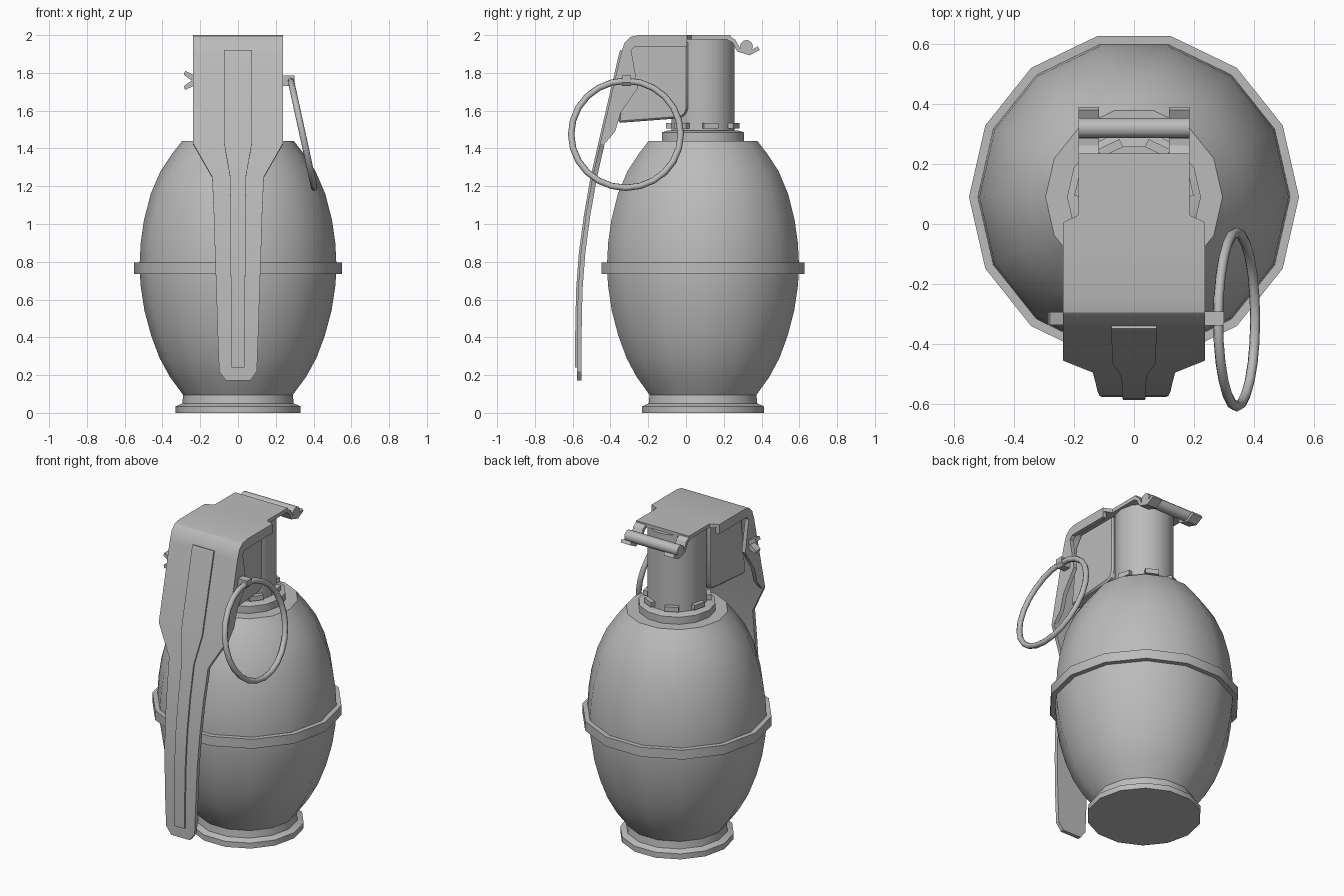
import bpy, bmesh, math
from mathutils import Vector, Matrix

cube = bpy.data.objects.get("Cube")
if cube:
    bpy.data.objects.remove(cube, do_unlink=True)

SIDES = 14
AXIS_Y = 0.09

metal = bpy.data.materials.new("grey_metal")
metal.use_nodes = True
metal.diffuse_color = (0.5, 0.5, 0.5, 1)
metal.node_tree.nodes["Principled BSDF"].inputs["Base Color"].default_value = (0.5, 0.5, 0.5, 1)


def finish(name, bm, angle=30):
    bmesh.ops.recalc_face_normals(bm, faces=bm.faces[:])
    mesh = bpy.data.meshes.new(name)
    bm.to_mesh(mesh)
    bm.free()
    mesh.materials.append(metal)
    ob = bpy.data.objects.new(name, mesh)
    bpy.context.collection.objects.link(ob)
    bpy.ops.object.select_all(action="DESELECT")
    ob.select_set(True)
    bpy.context.view_layer.objects.active = ob
    bpy.ops.object.shade_smooth_by_angle(angle=math.radians(angle))
    return ob


def loft(bm, loops, closed=False):
    """Skin matching vertex loops; cap the ends unless the chain is closed."""
    rows = [[bm.verts.new(p) for p in loop] for loop in loops]
    count = len(rows[0])
    pairs = list(zip(rows, rows[1:])) + ([(rows[-1], rows[0])] if closed else [])
    for a, b in pairs:
        for i in range(count):
            j = (i + 1) % count
            bm.faces.new((a[i], a[j], b[j], b[i]))
    if not closed:
        bm.faces.new(rows[0])
        bm.faces.new(rows[-1])


def lathe(name, profile):
    bm = bmesh.new()
    turns = [2 * math.pi * i / SIDES for i in range(SIDES)]
    loft(bm, [[(r * math.cos(t), AXIS_Y + r * math.sin(t), z) for t in turns]
              for r, z in profile])
    return finish(name, bm)


def prism(name, outline, lo, hi, axis="x"):
    """Extrude a y-z outline along x, or an x-z outline along y."""
    bm = bmesh.new()
    place = (lambda d, p: (d, *p)) if axis == "x" else (lambda d, p: (p[0], d, p[1]))
    loft(bm, [[place(d, p) for p in outline] for d in (lo, hi)])
    return bm if name is None else finish(name, bm)


def strip(name, path, thick, centre=0):
    """Bent metal strip: path of (y, z, half width) on its outer face."""
    bm = bmesh.new()
    pts = [Vector((0, y, z)) for y, z, w in path]
    loops = []
    for i, p in enumerate(pts):
        along = (pts[min(i + 1, len(pts) - 1)] - pts[max(i - 1, 0)]).normalized()
        inner = p + Vector((0, -along.z, along.y)) * -thick * -1
        w = path[i][2]
        loops.append([(centre - w, p.y, p.z), (centre + w, p.y, p.z),
                      (centre + w, inner.y, inner.z), (centre - w, inner.y, inner.z)])
    loft(bm, loops)
    return finish(name, bm, 28)


# Egg-shaped body with foot, and the band around its middle
lathe("body", [(0.33, 0), (0.33, 0.035), (0.295, 0.05), (0.29, 0.095), (0.36, 0.19),
               (0.415, 0.29), (0.46, 0.41), (0.495, 0.54), (0.515, 0.67), (0.522, 0.77),
               (0.515, 0.9), (0.498, 1.02), (0.462, 1.16), (0.41, 1.28),
               (0.35, 1.37), (0.295, 1.44)])
lathe("middle_band", [(0.5, 0.735), (0.55, 0.735), (0.55, 0.795), (0.5, 0.795)])

# Neck with collar and the lugs standing on it
lathe("collar", [(0.223, 1.43), (0.223, 1.485), (0.19, 1.495)])
lathe("neck", [(0.172, 1.45), (0.172, 1.98)])
for k in range(7):
    bm = bmesh.new()
    bmesh.ops.create_cube(bm, size=1)
    turn = Matrix.Rotation((2 * k + 0.5) * 2 * math.pi / SIDES, 4, "Z")
    bm.transform(Matrix.Translation((0, AXIS_Y, 1.52)) @ turn
                 @ Matrix.Translation((0.175, 0, 0)) @ Matrix.Diagonal((0.04, 0.08, 0.03, 1)))
    finish("neck_lug", bm)

# Housing between the neck and the lever
block = prism("fuse_housing", [(0.01, 1.97), (0.01, 1.61), (0, 1.58), (-0.03, 1.56),
                               (-0.36, 1.535), (-0.32, 1.9), (-0.27, 1.97)], -0.17, 0.17)
bevel = block.modifiers.new("soft_edges", "BEVEL")
bevel.width = 0.01
bevel.segments = 1

# Lever: flat top, bend, and long tapering grip
bend = [(-0.25, 2.0), (-0.295, 1.99), (-0.325, 1.96), (-0.345, 1.9), (-0.455, 1.425)]
top = [(0.235, 2.0, 0.185), (0.03, 2.0, 0.185), (0.005, 2.0, 0.237)]
grip = [(-0.495, 1.25, 0.137), (-0.53, 1.05, 0.128), (-0.557, 0.85, 0.122),
        (-0.572, 0.65, 0.115), (-0.577, 0.4, 0.107), (-0.577, 0.22, 0.1), (-0.577, 0.172, 0.065)]
lever = top + [(y, z, 0.237) for y, z in bend] + grip
strip("lever", lever, 0.024)


def lever_y(z):
    for (y0, z0, _), (y1, z1, _) in zip(lever, lever[1:]):
        if z1 <= z <= z0 and z1 < z0:
            return y0 + (y1 - y0) * (z0 - z) / (z0 - z1)


# Raised rib running down the lever
rib = [(1.92, 0.075), (1.9, 0.075), (1.425, 0.073), (1.25, 0.042), (1.05, 0.04),
       (0.85, 0.039), (0.65, 0.038), (0.4, 0.036), (0.24, 0.035)]
strip("lever_rib", [(lever_y(z) - 0.01, z, w) for z, w in rib], 0.02)

# Folded side flanges of the lever, hinge arms and their hooks
flange = [(0.005, 2.0)] + bend + [(-0.43, 1.425), (-0.375, 1.49), (-0.345, 1.59), (-0.255, 1.72),
                                  (-0.29, 1.92), (-0.27, 1.94), (0.005, 1.94)]
hook = [(0.38, 1.94), (0.335, 1.915), (0.285, 1.93), (0.262, 1.975), (0.22, 2.0)]
for side, label in ((1, "left"), (-1, "right")):
    prism(label + "_lever_flange", flange, side * 0.212, side * 0.237)
    strip(label + "_hinge_hook", [(y, z, 0.034) for y, z in hook], 0.022, side * 0.151)

# Hinge bar
bm = bmesh.new()
bmesh.ops.create_cone(bm, cap_ends=True, segments=12, radius1=0.034, radius2=0.034, depth=0.37)
bm.transform(Matrix.Translation((0, 0.32, 1.94)) @ Matrix.Rotation(math.pi / 2, 4, "Y"))
finish("hinge_bar", bm, 35)

# Safety pin: head on one side, split ends on the other
PIN_Y, PIN_Z = -0.315, 1.76
prism("pin_head", [(0.2, 1.73), (0.285, 1.73), (0.3, 1.75), (0.3, 1.785), (0.2, 1.785)],
      PIN_Y - 0.024, PIN_Y + 0.024, "y")
for s in (1, -1):
    prism("pin_split_end", [(-0.21, PIN_Z - s * 0.01), (-0.245, PIN_Z), (-0.287, PIN_Z + s * 0.03),
                            (-0.28, PIN_Z + s * 0.05), (-0.21, PIN_Z + s * 0.018)],
          PIN_Y - 0.022, PIN_Y + 0.022, "y")

# Pull ring, hanging outward from the pin head
R, TUBE, SEGS = 0.29, 0.017, 24
tilt = Matrix.Translation((0.342, -0.318, 1.475)) @ Matrix.Rotation(math.radians(-12.3), 4, "Y")
bm = bmesh.new()
loops = []
for i in range(SEGS):
    a = 2 * math.pi * i / SEGS
    ring = []
    for j in range(8):
        b = 2 * math.pi * j / 8
        reach = R + TUBE * math.cos(b)
        ring.append(tilt @ Vector((TUBE * math.sin(b), reach * math.cos(a), reach * math.sin(a))))
    loops.append(ring)
loft(bm, loops, closed=True)
finish("pull_ring", bm, 60)
